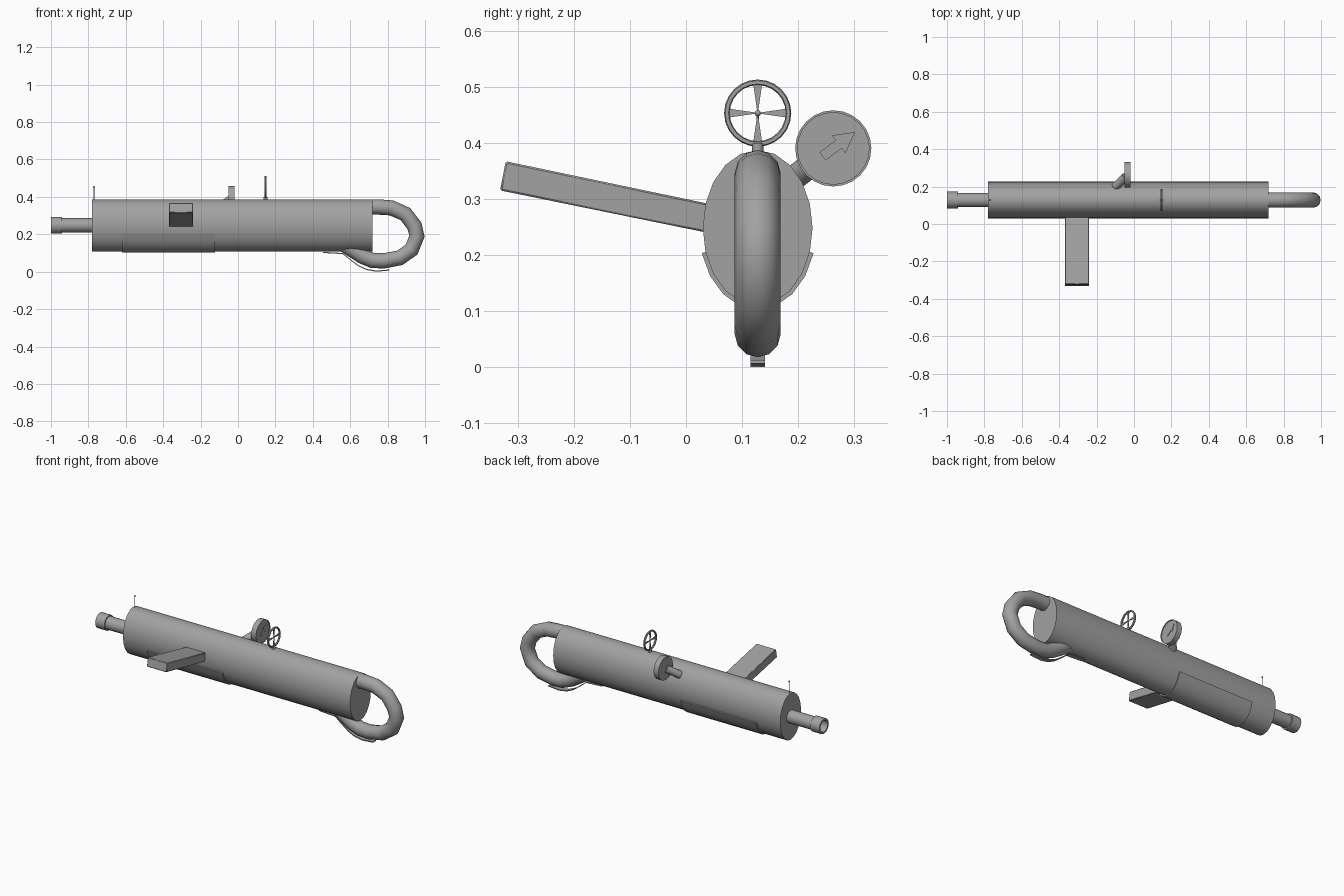
import bpy, bmesh, math
from mathutils import Vector, Matrix

cube = bpy.data.objects.get("Cube")
if cube:
    bpy.data.objects.remove(cube, do_unlink=True)

# One plain metal colour for everything
GREY = (0.36, 0.36, 0.36, 1)
metal = bpy.data.materials.new("grey metal")
metal.use_nodes = True
metal.diffuse_color = GREY
metal.node_tree.nodes["Principled BSDF"].inputs["Base Color"].default_value = GREY

CY, CZ = 0.128, 0.248          # axis of the body
RY, RZ = 0.098, 0.139          # half width and half height of the body


def finish(name, bm, angle=35):
    bmesh.ops.recalc_face_normals(bm, faces=bm.faces)
    mesh = bpy.data.meshes.new(name)
    bm.to_mesh(mesh)
    bm.free()
    mesh.materials.append(metal)
    for p in mesh.polygons:
        p.use_smooth = True
    mesh.set_sharp_from_angle(angle=math.radians(angle))
    ob = bpy.data.objects.new(name, mesh)
    bpy.context.collection.objects.link(ob)
    return ob


def lathe(name, profile, y, z, sides, sy=1, sz=1, closed=False):
    """Revolve (x, radius) pairs about an axis parallel to x."""
    bm = bmesh.new()
    rings = []
    for x, r in profile:
        turn = [math.tau * i / sides for i in range(sides)]
        rings.append([bm.verts.new((x, y + r * sy * math.cos(a), z + r * sz * math.sin(a))) for a in turn])
    pairs = list(zip(rings, rings[1:]))
    if closed:
        pairs.append((rings[-1], rings[0]))
    else:
        bm.faces.new(rings[0])
        bm.faces.new(rings[-1])
    for a, b in pairs:
        for i in range(sides):
            j = (i + 1) % sides
            bm.faces.new((a[i], a[j], b[j], b[i]))
    return finish(name, bm)


def prism(name, outline, depth):
    """Extrude a flat outline of 3D points along the depth vector."""
    bm = bmesh.new()
    face = bm.faces.new([bm.verts.new(p) for p in outline])
    new = bmesh.ops.extrude_face_region(bm, geom=[face])["geom"]
    bmesh.ops.translate(bm, vec=depth, verts=[v for v in new if isinstance(v, bmesh.types.BMVert)])
    return finish(name, bm)


def rod(name, start, end, radius, sides=16):
    start, end = Vector(start), Vector(end)
    axis = end - start
    bm = bmesh.new()
    place = Matrix.Translation((start + end) / 2) @ axis.to_track_quat("Z", "Y").to_matrix().to_4x4()
    bmesh.ops.create_cone(bm, cap_ends=True, segments=sides, radius1=radius, radius2=radius,
                          depth=axis.length, matrix=place)
    return finish(name, bm)


def ball(name, centre, radius):
    bm = bmesh.new()
    bmesh.ops.create_uvsphere(bm, u_segments=10, v_segments=6, radius=radius,
                              matrix=Matrix.Translation(centre))
    return finish(name, bm, 60)


# Oval body
lathe("body", [(-0.78, 1), (0.718, 1)], CY, CZ, 20, RY, RZ)

# Hollow barrel with a thicker muzzle collar
lathe("barrel", [(-0.76, 0.038), (-0.94, 0.038), (-0.94, 0.045), (-1, 0.045), (-1, 0.034),
                 (-0.80, 0.034)], CY, CZ, 20)

# Bent shoulder tube
path = [(0.69, 0.346), (0.75, 0.346), (0.82, 0.341), (0.895, 0.308), (0.943, 0.245), (0.957, 0.19),
        (0.928, 0.118), (0.865, 0.074), (0.78, 0.058), (0.72, 0.06), (0.67, 0.08), (0.61, 0.118), (0.56, 0.15)]
curve = bpy.data.curves.new("shoulder_tube", "CURVE")
curve.dimensions = "3D"
curve.bevel_depth = 0.041
curve.bevel_resolution = 4
curve.use_fill_caps = True
spline = curve.splines.new("POLY")
spline.points.add(len(path) - 1)
for point, (x, z) in zip(spline.points, path):
    point.co = (x, CY, z, 1)
helper = bpy.data.objects.new("tube_helper", curve)
bpy.context.collection.objects.link(helper)
bm = bmesh.new()
bm.from_mesh(bpy.data.meshes.new_from_object(helper))
bpy.data.objects.remove(helper, do_unlink=True)
finish("shoulder_tube", bm, 50)

# Trigger strap under the tube
strap = [(0.455, 0.106), (0.56, 0.1), (0.6, 0.068), (0.645, 0.034), (0.69, 0.014), (0.74, 0.006), (0.81, 0.012)]
lower = [(x, z - 0.006) for x, z in reversed(strap)]
prism("trigger_strap", [(x, CY - 0.013, z) for x, z in strap + lower], (0, 0.026, 0))

# Curved hand guard hugging the underside
angles = [math.radians(-18 * i) for i in range(1, 10)]
arc = [(math.cos(a), math.sin(a)) for a in angles]
outer = [(-0.62, CY + c * (RY + 0.007), CZ + s * (RZ + 0.007)) for c, s in arc]
inner = [(-0.62, CY + c * (RY - 0.004), CZ + s * (RZ - 0.004)) for c, s in reversed(arc)]
prism("hand_guard", outer + inner, (0.497, 0, 0))

# Slanted side magazine
magazine = prism("magazine", [(-0.37, -0.322, 0.367), (-0.37, -0.332, 0.315), (-0.37, 0.06, 0.235),
                              (-0.37, 0.06, 0.287)], (0.13, 0, 0))
bevel = magazine.modifiers.new("soft_edges", "BEVEL")
bevel.width = 0.003
bevel.segments = 1

# Front sight pin
rod("front_sight_pin", (-0.77, CY, 0.38), (-0.77, CY, 0.452), 0.002, 8)
ball("front_sight_bead", (-0.77, CY, 0.453), 0.005)

# Wheel rear sight: rim, tapered spokes, hub and foot
WX, WZ = 0.147, 0.453
rim = [(WX - 0.005, 0.052), (WX - 0.005, 0.058), (WX, 0.06), (WX + 0.005, 0.058), (WX + 0.005, 0.052), (WX, 0.05)]
lathe("rear_sight_rim", rim, CY, WZ, 24, closed=True)
for i in range(4):
    along = Vector((0, math.cos(i * math.pi / 2), math.sin(i * math.pi / 2)))
    side = Vector((0, -along.z, along.y))
    hub = Vector((WX - 0.002, CY, WZ))
    points = [hub + along * r + side * w for r, w in ((0.004, -0.001), (0.053, -0.008), (0.053, 0.008), (0.004, 0.001))]
    prism(f"rear_sight_spoke_{i + 1}", points, (0.004, 0, 0))
ball("rear_sight_hub", (WX, CY, WZ), 0.0055)
rod("rear_sight_foot", (WX, CY, 0.375), (WX, CY, 0.4), 0.01, 12)

# Pressure gauge with a recessed dial, arrow needle and slanted pipe
GY, GZ = 0.263, 0.39
lathe("gauge", [(-0.05, 0.068), (-0.018, 0.068), (-0.018, 0.064), (-0.022, 0.064)], GY, GZ, 24)
rod("gauge_pipe", (-0.1, 0.198, 0.341), (-0.045, 0.253, 0.384), 0.022)
along = Vector((0, 0.8, 0.6))
side = Vector((0, -0.6, 0.8))
needle = [(-0.024, -0.009), (0.012, -0.009), (0.012, -0.02), (0.049, 0), (0.012, 0.02), (0.012, 0.009), (-0.024, 0.009)]
prism("gauge_needle", [Vector((-0.023, GY, GZ)) + along * a + side * b for a, b in needle], (0.004, 0, 0))
